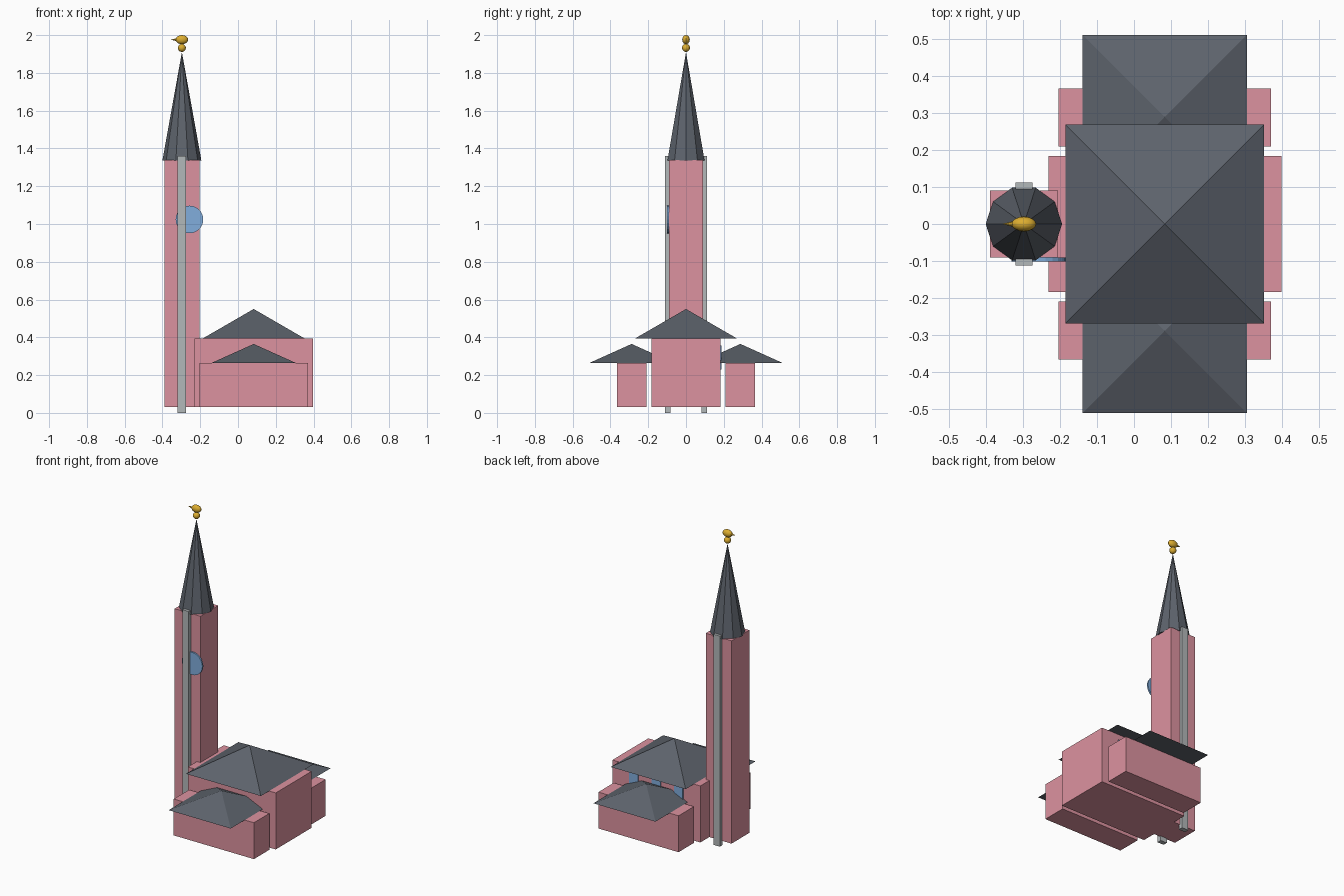
import bpy, math

if "Cube" in bpy.data.objects:
    bpy.data.objects.remove(bpy.data.objects["Cube"])


def material(name, rgb):
    m = bpy.data.materials.new(name)
    m.diffuse_color = (*rgb, 1)
    m.use_nodes = True
    m.node_tree.nodes["Principled BSDF"].inputs["Base Color"].default_value = m.diffuse_color
    return m


PINK = material("pink_plaster", (0.72, 0.29, 0.35))
SLATE = material("slate", (0.11, 0.125, 0.15))
BLUE = material("blue_glass", (0.22, 0.42, 0.72))
GOLD = material("gold", (0.72, 0.42, 0.03))
STONE = material("grey_stone", (0.45, 0.48, 0.49))


def finish(name, mat):
    ob = bpy.context.object
    ob.name = name
    ob.data.materials.append(mat)
    bpy.ops.object.transform_apply(location=False, rotation=True, scale=True)
    return ob


def box(name, mat, x, y, z):
    # each range is (min, max)
    r = (x, y, z)
    bpy.ops.mesh.primitive_cube_add(size=1, location=[(a + b) / 2 for a, b in r])
    bpy.context.object.scale = [b - a for a, b in r]
    return finish(name, mat)


def cone(name, mat, sides, radius, x, y, z0, z1, turn):
    bpy.ops.mesh.primitive_cone_add(vertices=sides, radius1=radius, radius2=0, depth=z1 - z0,
                                    location=(x, y, (z0 + z1) / 2), rotation=(0, 0, turn))
    return finish(name, mat)


def ball(name, mat, loc, scale):
    bpy.ops.mesh.primitive_uv_sphere_add(segments=16, ring_count=10, radius=1, location=loc)
    bpy.context.object.scale = scale
    finish(name, mat)
    bpy.ops.object.shade_smooth_by_angle()


TX, NX = -0.297, 0.083   # tower and nave centre lines
Q = math.pi / 4

# Tower with stone pilasters and spire
box("tower", PINK, (-0.389, -0.205), (-0.091, 0.091), (0.03, 1.34))
for s, side in ((-1, "front"), (1, "back")):
    ys = sorted((s * 0.083, s * 0.112))
    box(side + "_pilaster", STONE, (TX - 0.023, TX + 0.023), ys, (0, 1.36))
cone("spire", SLATE, 10, 0.103, TX, 0, 1.337, 1.91, math.pi / 2)

# Clock disc on the tower front
bpy.ops.mesh.primitive_cylinder_add(vertices=24, radius=0.073, depth=0.01,
                                    location=(-0.257, -0.096, 1.024), rotation=(math.pi / 2, 0, 0))
finish("clock_disc", BLUE)

# Weathercock: ball, body, beak
ball("finial_ball", GOLD, (TX, 0, 1.932), (0.021, 0.021, 0.021))
ball("weathercock_body", GOLD, (TX, 0, 1.976), (0.033, 0.02, 0.024))
bpy.ops.mesh.primitive_cone_add(vertices=8, radius1=0.01, radius2=0, depth=0.04,
                                location=(-0.336, 0, 1.976), rotation=(0, -math.pi / 2, 0))
finish("weathercock_beak", GOLD)

# Nave and its pyramid roof
box("nave", PINK, (-0.23, 0.398), (-0.183, 0.183), (0.03, 0.395))
cone("nave_roof", SLATE, 4, 0.268 * math.sqrt(2), NX, 0, 0.395, 0.55, Q)

# Side aisles with pyramid roofs
for s, side in ((-1, "front"), (1, "back")):
    ys = sorted((s * 0.209, s * 0.366))
    box(side + "_aisle", PINK, (-0.203, 0.37), ys, (0.03, 0.265))
    cone(side + "_aisle_roof", SLATE, 4, 0.222 * math.sqrt(2), NX, s * 0.288, 0.265, 0.365, Q)

# Back windows of the nave
for i in (-1, 0, 1):
    cx = NX + i * 0.16
    box("nave_window", BLUE, (cx - 0.032, cx + 0.032), (0.178, 0.189), (0.23, 0.357))
